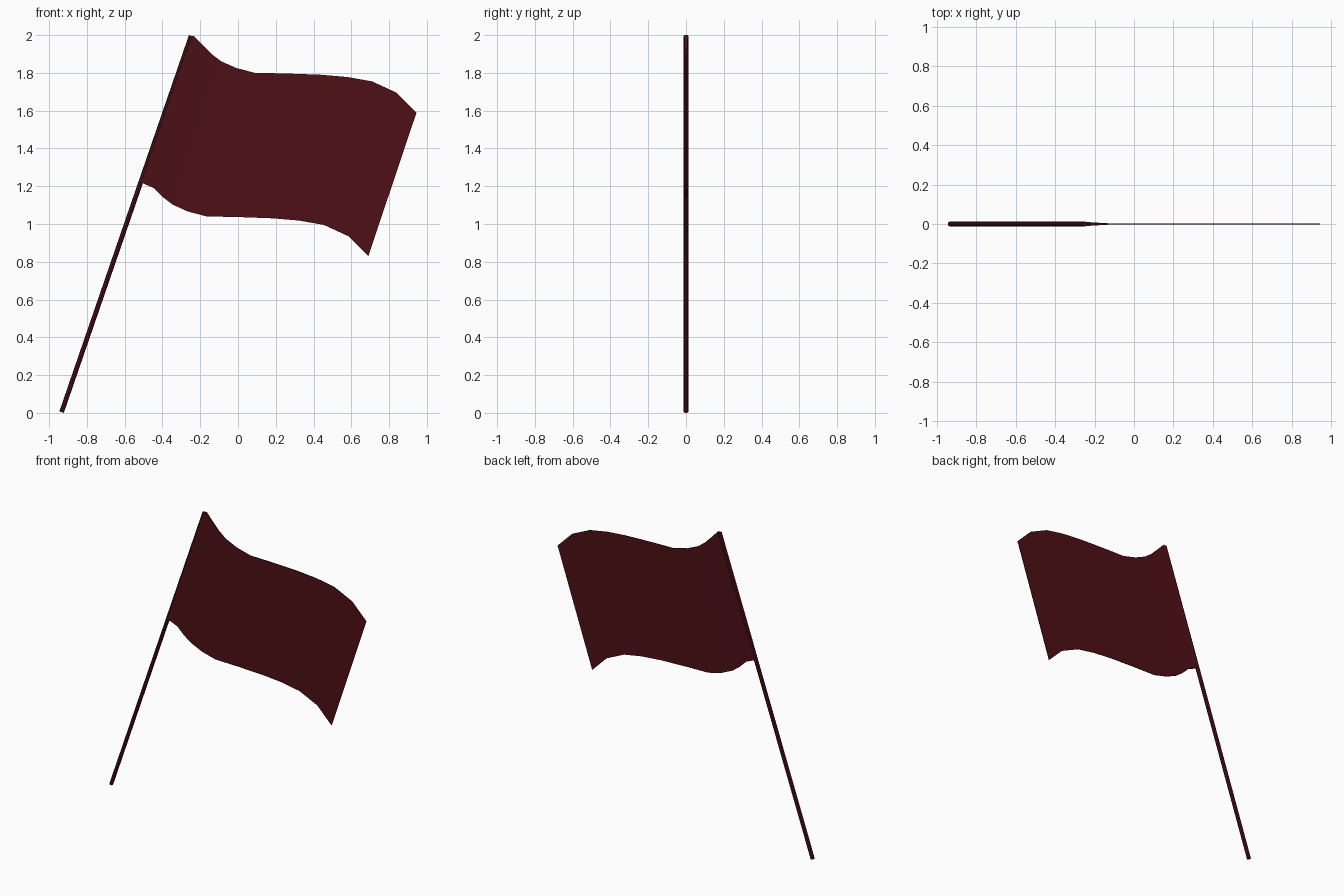
import bpy, bmesh
from mathutils import Vector

if "Cube" in bpy.data.objects:
    bpy.data.objects.remove(bpy.data.objects["Cube"])

mat = bpy.data.materials.new("dark_red")
mat.diffuse_color = (0.075, 0.005, 0.008, 1)
mat.use_nodes = True
mat.node_tree.nodes["Principled BSDF"].inputs["Base Color"].default_value = mat.diffuse_color

# Leaning pole
a, b = Vector((-0.934, 0, 0.004)), Vector((-0.248, 0, 1.996))
bpy.ops.mesh.primitive_cylinder_add(vertices=8, radius=0.0125, depth=(b - a).length,
                                    location=(a + b) / 2)
pole = bpy.context.object
pole.name = "pole"
pole.rotation_euler = (b - a).to_track_quat('Z', 'Y').to_euler()
pole.data.materials.append(mat)

# Waving cloth: top edge points (x, z) and half thickness, thickest at the pole
top = [(-0.238, 2.0, 0.010), (-0.19, 1.95, 0.007), (-0.14, 1.90, 0.004),
       (-0.09, 1.862, 0.002), (-0.01, 1.826, 0.002), (0.09, 1.80, 0.002),
       (0.25, 1.797, 0.002), (0.44, 1.79, 0.002), (0.58, 1.778, 0.002),
       (0.71, 1.755, 0.002), (0.84, 1.695, 0.002), (0.945, 1.59, 0.002)]
bm = bmesh.new()
rings = []
for i, (x, z, t) in enumerate(top):
    dx, dz = (-0.272, -0.782) if i == 0 else (-0.255, -0.76)
    rings.append([bm.verts.new(p) for p in (
        (x, -t, z), (x, t, z), (x + dx, t, z + dz), (x + dx, -t, z + dz))])
for r, s in zip(rings, rings[1:]):
    for k in range(4):
        n = (k + 1) % 4
        bm.faces.new((r[k], r[n], s[n], s[k]))
bm.faces.new(rings[0])
bm.faces.new(rings[-1])
bmesh.ops.recalc_face_normals(bm, faces=bm.faces)
mesh = bpy.data.meshes.new("flag_cloth")
bm.to_mesh(mesh)
bm.free()
mesh.materials.append(mat)
bpy.context.collection.objects.link(bpy.data.objects.new("flag_cloth", mesh))
